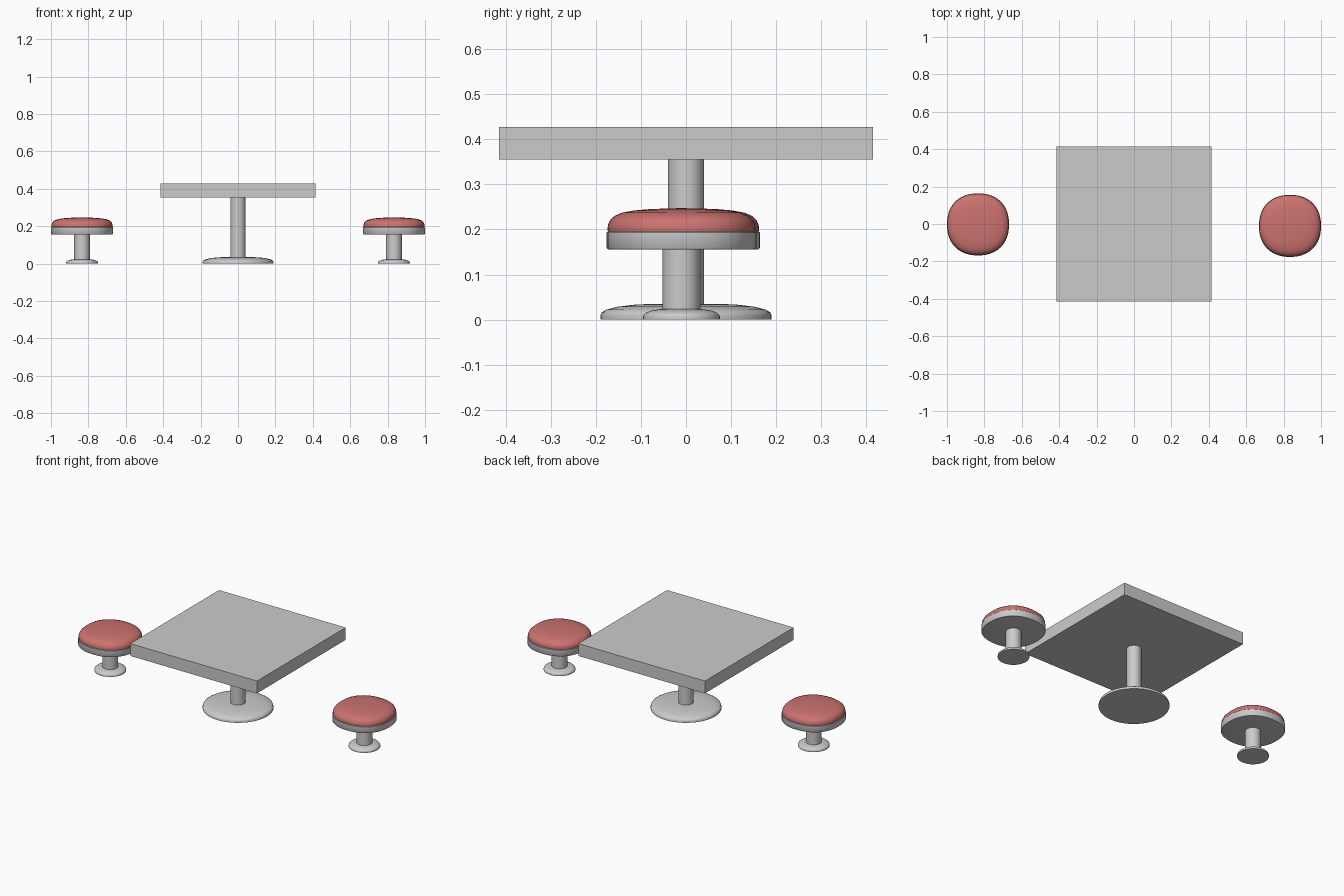
import bpy, bmesh, math

if "Cube" in bpy.data.objects:
    bpy.data.objects.remove(bpy.data.objects["Cube"])

red = bpy.data.materials.new("red_cushion")
red.diffuse_color = (0.6, 0.17, 0.16, 1)
red.use_nodes = True
red.node_tree.nodes["Principled BSDF"].inputs["Base Color"].default_value = red.diffuse_color


def lathe(name, profile, loc=(0, 0), power=2.0, sides=48, mat=None):
    """Closed turned solid from (radius, z) points; power > 2 squares off the outline."""
    bm = bmesh.new()
    rings = []
    for r, z in profile:
        ring = []
        for i in range(sides):
            a = 2 * math.pi * i / sides
            c, s = math.cos(a), math.sin(a)
            k = r / (abs(c) ** power + abs(s) ** power) ** (1 / power)
            ring.append(bm.verts.new((k * c, k * s, z)))
        rings.append(ring)
    for lo, hi in zip(rings, rings[1:]):
        for i in range(sides):
            j = (i + 1) % sides
            bm.faces.new((lo[i], lo[j], hi[j], hi[i]))
    bm.faces.new(rings[0][::-1])
    bm.faces.new(rings[-1])
    me = bpy.data.meshes.new(name)
    bm.to_mesh(me)
    bm.free()
    ob = bpy.data.objects.new(name, me)
    ob.location = (loc[0], loc[1], 0)
    bpy.context.collection.objects.link(ob)
    if mat:
        me.materials.append(mat)
    bpy.ops.object.select_all(action='DESELECT')
    ob.select_set(True)
    bpy.context.view_layer.objects.active = ob
    bpy.ops.object.shade_smooth_by_angle(angle=math.radians(40))
    return ob


def foot_profile(r, h):
    """Low domed disc."""
    return [(r, 0), (r, h * 0.25), (r * 0.985, h * 0.45), (r * 0.93, h * 0.63),
            (r * 0.8, h * 0.82), (r * 0.6, h * 0.95), (r * 0.4, h), (r * 0.1, h)]


# Table: square slab, column and domed foot
bpy.ops.mesh.primitive_cube_add(size=1, location=(0, 0, 0.391))
top = bpy.context.object
top.name = "table_top"
top.scale = (0.828, 0.828, 0.073)
lathe("table_column", [(0.04, 0.02), (0.04, 0.36)])
lathe("table_foot", foot_profile(0.19, 0.035))

# Stools: foot, column, rim and padded cushion
for side, x, y in (("left", -0.834, -0.002), ("right", 0.834, -0.010)):
    at = (x, y)
    lathe(side + "_stool_foot", foot_profile(0.085, 0.024), at)
    lathe(side + "_stool_column", [(0.042, 0.015), (0.042, 0.16)], at)
    lathe(side + "_seat_rim",
          [(0.155, 0.155), (0.163, 0.156), (0.166, 0.16), (0.166, 0.193), (0.164, 0.195)],
          at, power=2.25)
    lathe(side + "_seat_cushion",
          [(0.162, 0.19), (0.164, 0.2), (0.163, 0.21), (0.158, 0.221), (0.148, 0.23),
           (0.132, 0.237), (0.105, 0.242), (0.07, 0.245), (0.03, 0.2465), (0.008, 0.247)],
          at, power=2.25, mat=red)
